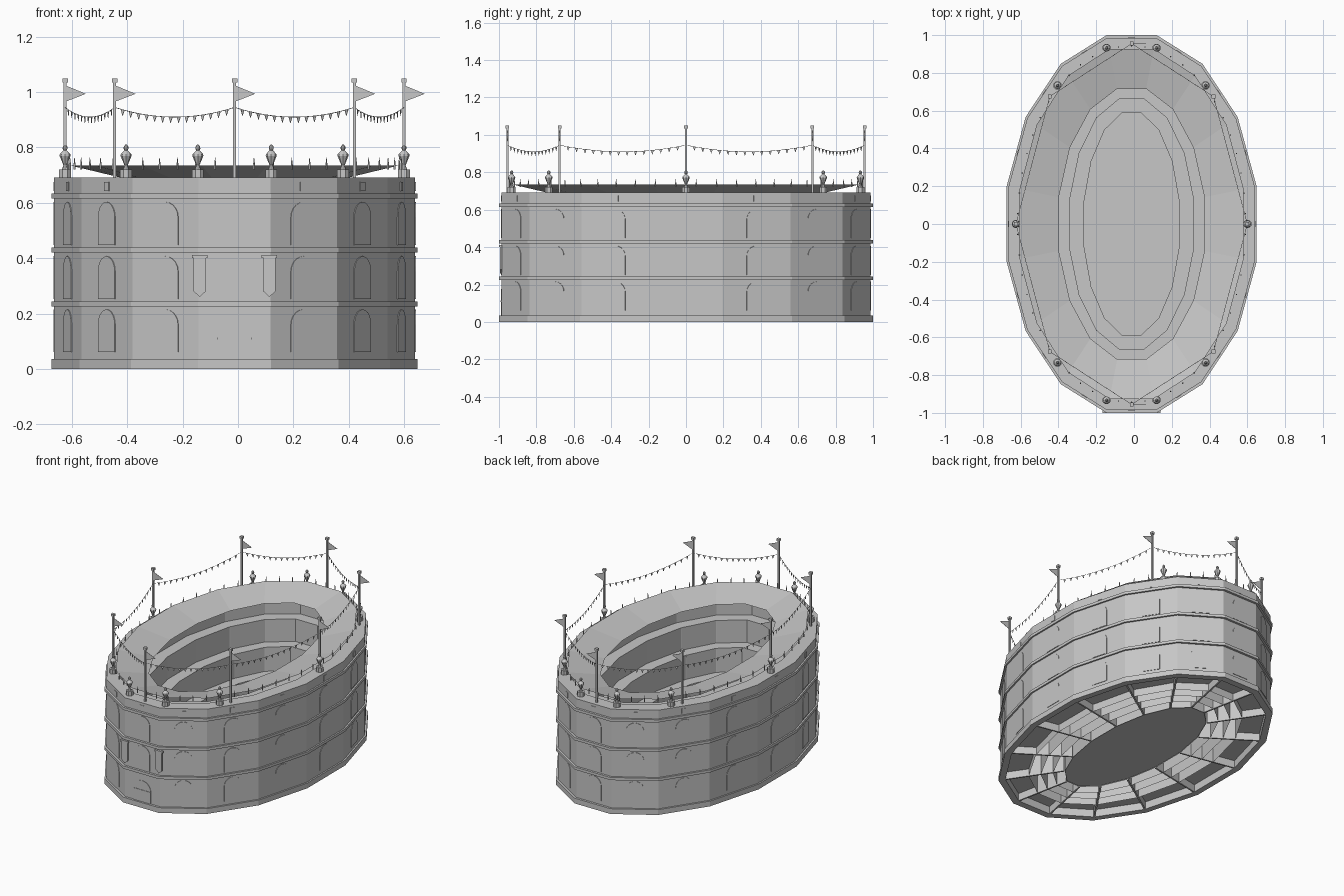
import bpy
import bmesh
from math import sin, cos, pi, radians
from mathutils import Vector

if "Cube" in bpy.data.objects:
    bpy.data.objects.remove(bpy.data.objects["Cube"])

CX = -0.0125          # flags overhang one side, so the oval sits off centre
SIDES = 16
UP = Vector((0, 0, 1))

stone = bpy.data.materials.new("grey stone")
stone.use_nodes = True
GREY = (0.57, 0.57, 0.57, 1)
stone.diffuse_color = GREY
stone.node_tree.nodes["Principled BSDF"].inputs["Base Color"].default_value = GREY


def finish(name, bm, fix_normals=True):
    if fix_normals:
        bmesh.ops.recalc_face_normals(bm, faces=bm.faces)
    mesh = bpy.data.meshes.new(name)
    bm.to_mesh(mesh)
    bm.free()
    mesh.materials.append(stone)
    ob = bpy.data.objects.new(name, mesh)
    bpy.context.collection.objects.link(ob)


def oval(a, b, t, z=0.0):
    return Vector((CX + a * cos(t), b * sin(t), z))


def corner(a, b, k, z=0.0):
    return oval(a, b, (k + 0.5) * 2 * pi / SIDES, z)


def oval_loft(name, profile, closed=True, cap=False):
    """Sweep a list of (a, b, z) rings round the sixteen-sided oval."""
    bm = bmesh.new()
    rings = [[bm.verts.new(corner(a, b, k, z)) for k in range(SIDES)] for a, b, z in profile]
    pairs = list(zip(rings, rings[1:]))
    if closed:
        pairs.append((rings[-1], rings[0]))
    for lo, hi in pairs:
        for k in range(SIDES):
            n = (k + 1) % SIDES
            bm.faces.new((lo[k], lo[n], hi[n], hi[k]))
    if cap:
        bm.faces.new(rings[-1])
    finish(name, bm, False)


def band(name, a, b, z0, z1, width):
    oval_loft(name, [(a, b, z0), (a, b, z1), (a - width, b - width, z1), (a - width, b - width, z0)])


def plate(bm, outline, origin, across, out, depth):
    """Extrude an (across, height) outline along the outward direction."""
    back = [bm.verts.new(origin + across * u + UP * v) for u, v in outline]
    front = [bm.verts.new(v.co + out * depth) for v in back]
    bm.faces.new(back[::-1])
    bm.faces.new(front)
    for i in range(len(back)):
        j = (i + 1) % len(back)
        bm.faces.new((back[i], back[j], front[j], front[i]))


def turned(bm, base, profile, n, phase=0.0):
    """Turn an (r, z) profile about a vertical axis."""
    rings = [[bm.verts.new(base + Vector((r * cos(phase + 2 * pi * k / n), r * sin(phase + 2 * pi * k / n), z)))
              for k in range(n)] for r, z in profile]
    for lo, hi in zip(rings, rings[1:]):
        for k in range(n):
            m = (k + 1) % n
            bm.faces.new((lo[k], lo[m], hi[m], hi[k]))
    bm.faces.new(rings[0][::-1])
    bm.faces.new(rings[-1])


def rect(w, z0, z1):
    return [(-w, z0), (w, z0), (w, z1), (-w, z1)]


def arch(w, z0, z1):
    arc = [(w * cos(pi * i / 10), z1 - w + w * sin(pi * i / 10)) for i in range(11)]
    return [(-w, z0), (w, z0)] + arc


# Outer wall, plinth and string courses
WA, WB = 0.665, 1.005
band("outer_wall", WA, WB, 0.0, 0.69, 0.03)
band("plinth", 0.675, 1.02, 0.0, 0.035, 0.035)
for i, z in enumerate((0.225, 0.42, 0.615)):
    band(f"string_course_{i + 1}", 0.675, 1.02, z, z + 0.018, 0.03)
band("wall_walk", WA, WB, 0.67, 0.691, 0.085)

# Sloping awning, open sheet
oval_loft("awning", [(0.605, 0.945, 0.735), (0.393, 0.73, 0.685)], closed=False)


# Seating tiers as stacked drums standing on the ground, round the arena floor
def tier_ring(f, z):
    return (0.257 + 0.383 * f, 0.6 + 0.38 * f, z)


TIERS = (0.26, 0.42, 0.57, 0.66)
for i, z in enumerate(TIERS):
    f = 0.2 * i
    oval_loft(f"seating_tier_{i + 1}", [tier_ring(f + 0.2, z), tier_ring(f, z), tier_ring(f, 0)], closed=False)
oval_loft("arena_floor", [tier_ring(0, 0.006)], closed=False, cap=True)
oval_loft("vault_sheet", [tier_ring(1, 0.05), tier_ring(0.6, 0.05)], closed=False)

# Radial support walls, stepped under the seating
bm = bmesh.new()
for k in range(SIDES):
    p, q = corner(*tier_ring(0, 0)[:2], k), corner(*tier_ring(1, 0)[:2], k)
    d, size = (q - p).normalized(), (q - p).length
    side = d.cross(UP)
    outline = [(0.005, 0), (size, 0), (size, 0.049), (0.6 * size, 0.049)]
    for i in (2, 1, 0):
        z = TIERS[i] - 0.01
        outline += [(0.2 * (i + 1) * size, z), (max(0.2 * i * size, 0.005), z)]
    plate(bm, outline, p - side * 0.005, d, side, 0.01)
finish("radial_walls", bm)

# Arched panels and attic windows on every facet, gate at the front
arches, attic, gate = bmesh.new(), bmesh.new(), bmesh.new()
for k in range(SIDES):
    p, q = corner(WA, WB, k), corner(WA, WB, k + 1)
    mid, across = (p + q) / 2, (q - p).normalized()
    out = across.cross(UP)
    is_front = out.y < -0.99
    for level, z in enumerate((0.06, 0.252, 0.448)):
        if is_front and level == 0:
            plate(gate, arch(0.0625, 0.0, 0.175), mid, across, out, 0.003)
            plate(gate, rect(0.063, 0.106, 0.114), mid, across, out, 0.006)
        else:
            plate(arches, arch(0.055, z, z + 0.155), mid, across, out, 0.003)
    plate(attic, rect(0.016, 0.643, 0.675), mid, across, out, 0.003)
finish("arched_panels", arches)
finish("attic_windows", attic)
finish("front_gate", gate)

# Hanging banners either side of the front
bm = bmesh.new()
X, FRONT = Vector((1, 0, 0)), Vector((0, -1, 0))
for s in (-1, 1):
    at = Vector((CX + s * 0.126, -0.985, 0))
    plate(bm, [(-0.022, 0.28), (0, 0.26), (0.022, 0.28), (0.022, 0.4), (-0.022, 0.4)], at, X, FRONT, 0.01)
    plate(bm, rect(0.028, 0.4, 0.412), at, X, FRONT, 0.015)
finish("front_banners", bm)

# Urn finials on small blocks
RA, RB = 0.6125, 0.955
bm = bmesh.new()
urn = [(0.012, 0.718), (0.006, 0.736), (0.02, 0.77), (0.019, 0.776), (0.006, 0.79),
       (0.009, 0.796), (0.008, 0.804), (0.003, 0.81)]
for deg in (0, 50.2, 77.5, 102.5, 129.8, 180, 230.2, 257.5, 282.5, 309.8):
    base = oval(RA, RB, radians(deg))
    turned(bm, base, [(0.023, 0.69), (0.023, 0.72)], 8, pi / 8)
    turned(bm, base, urn, 8)
finish("urn_finials", bm)

# Little spikes along the awning rim
bm = bmesh.new()
for k in range(54):
    turned(bm, oval(0.604, 0.943, (k + 0.5) * 2 * pi / 54), [(0.004, 0.72), (0.004, 0.737), (0.0006, 0.764)], 5)
finish("rim_spikes", bm)

# Flagpoles, pennants and bunting
poles, pennants, bunting = bmesh.new(), bmesh.new(), bmesh.new()
rope = bpy.data.curves.new("bunting_rope", "CURVE")
rope.dimensions = "3D"
rope.bevel_depth = 0.0012
rope.bevel_resolution = 0
rope.materials.append(stone)
for k in range(8):
    p, q = oval(RA, RB, k * pi / 4), oval(RA, RB, (k + 1) * pi / 4)
    turned(poles, p, [(0.0075, 0.685), (0.0075, 1.035)], 4, pi / 4)
    turned(poles, p, [(0.014, 1.035), (0.014, 1.05)], 4, pi / 4)
    plate(pennants, [(0, 0.965), (0.075, 0.994), (0, 1.025)], p + Vector((0, 0.001, 0)), X, FRONT, 0.002)
    along = (q - p).normalized()
    side = along.cross(UP)

    def hang(t):
        return p.lerp(q, t) + UP * (0.945 - 0.14 * t * (1 - t))

    line = rope.splines.new("POLY")
    line.points.add(12)
    for i, pt in enumerate(line.points):
        pt.co = (*hang(i / 12), 1)
    for i in range(1, 15):
        plate(bunting, [(-0.008, 0), (0, -0.022), (0.008, 0)], hang(i / 15) - side * 0.001, along, side, 0.002)
finish("flagpoles", poles)
finish("pennants", pennants)
finish("bunting_flags", bunting)
bpy.context.collection.objects.link(bpy.data.objects.new("bunting_rope", rope))
